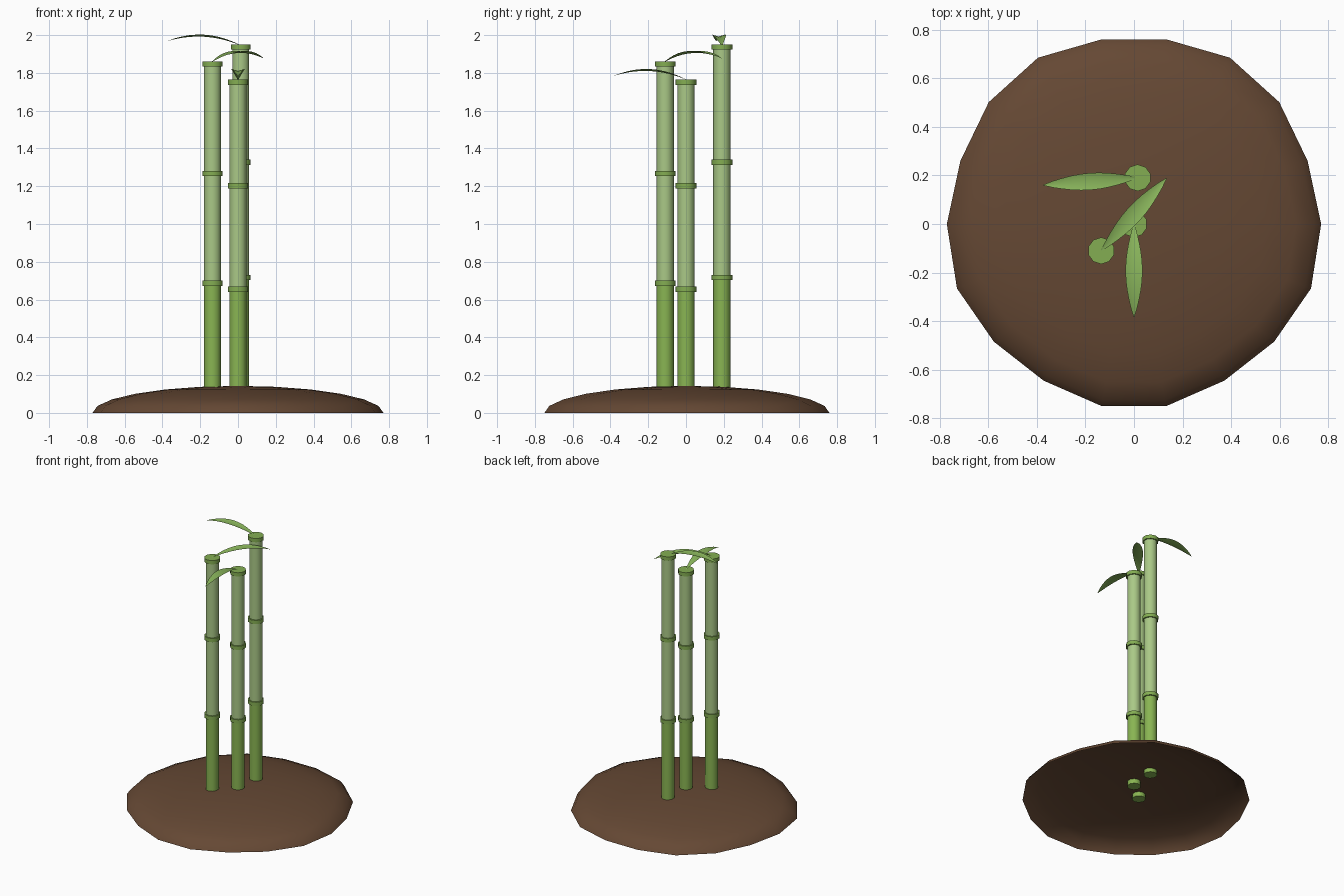
import bpy, bmesh
from math import sin, cos, pi, radians
from mathutils import Vector

cube = bpy.data.objects.get("Cube")
if cube:
    bpy.data.objects.remove(cube)


def material(name, rgb):
    m = bpy.data.materials.new(name)
    m.use_nodes = True
    m.diffuse_color = (*rgb, 1)
    bsdf = m.node_tree.nodes["Principled BSDF"]
    bsdf.inputs["Base Color"].default_value = (*rgb, 1)
    bsdf.inputs["Roughness"].default_value = 0.8
    return m


SOIL = material("soil brown", (0.13, 0.065, 0.034))
LOWER = material("deep green", (0.25, 0.46, 0.085))
UPPER = material("pale green", (0.40, 0.58, 0.24))
NODE = material("node green", (0.23, 0.42, 0.085))
LEAF = material("leaf green", (0.25, 0.46, 0.105))


def finish(name, bm, mat, angle=40):
    """Turn a bmesh into a named, coloured object with sharp edges kept."""
    mesh = bpy.data.meshes.new(name)
    bm.to_mesh(mesh)
    bm.free()
    mesh.materials.append(mat)
    ob = bpy.data.objects.new(name, mesh)
    bpy.context.collection.objects.link(ob)
    bpy.ops.object.select_all(action="DESELECT")
    ob.select_set(True)
    bpy.context.view_layer.objects.active = ob
    bpy.ops.object.shade_smooth_by_angle(angle=radians(angle))
    return ob


def cylinder(name, x, y, z0, z1, radius, mat):
    bm = bmesh.new()
    bmesh.ops.create_cone(bm, cap_ends=True, segments=10, radius1=radius,
                          radius2=radius, depth=z1 - z0)
    bmesh.ops.translate(bm, verts=bm.verts, vec=(x, y, (z0 + z1) / 2))
    return finish(name, bm, mat)


def mound():
    """Open, slightly uneven dome of earth."""
    half = [0.771, 0.79, 0.78, 0.76, 0.77, 0.775, 0.753, 0.744, 0.761]
    radii = half + half[::-1]
    bm = bmesh.new()
    rings = []
    for lat in range(0, 90, 15):
        a = radians(lat)
        ring = []
        for k, r in enumerate(radii):
            t = radians(80 - 20 * k)
            ring.append(bm.verts.new((r * cos(a) * cos(t), r * cos(a) * sin(t),
                                      0.143 * sin(a))))
        rings.append(ring)
    n = len(radii)
    for low, high in zip(rings, rings[1:]):
        for k in range(n):
            j = (k + 1) % n
            bm.faces.new((low[j], low[k], high[k], high[j]))
    top = bm.verts.new((0, 0, 0.143))
    for k in range(n):
        bm.faces.new((rings[-1][(k + 1) % n], rings[-1][k], top))
    finish("soil_mound", bm, SOIL, 60)


def leaf(name, start, end, rise):
    """Arched blade with a raised edge on both sides of its midrib."""
    a, b = Vector(start), Vector(end)
    side = Vector((0, 0, 1)).cross(b - a).normalized()
    steps = 10
    bm = bmesh.new()
    rows = []
    for i in range(steps + 1):
        t = i / steps
        mid = a.lerp(b, t) + Vector((0, 0, rise * 4 * t * (1 - t)))
        w = 0.003 + 0.032 * sin(pi * t) if i < steps else 0.0005
        lift = Vector((0, 0, 0.3 * w))
        rows.append([bm.verts.new(p) for p in
                     (mid - side * w + lift, mid, mid + side * w + lift)])
    for r, s in zip(rows, rows[1:]):
        for c in range(2):
            bm.faces.new((r[c], s[c], s[c + 1], r[c + 1]))
    finish(name, bm, LEAF)


def stalk(label, x, y, segment):
    """Three equal segments, each closed by a wider node ring."""
    z = 0.107
    for i, part in enumerate(("lower", "middle", "upper")):
        top = z + segment
        cylinder(f"{label}_{part}_segment", x, y, z, top, 0.046,
                 LOWER if i == 0 else UPPER)
        cylinder(f"{label}_{part}_node", x, y, top - 0.014, top + 0.014, 0.055, NODE)
        z = top


mound()
stalk("back_stalk", 0.015, 0.19, 0.61)
stalk("right_stalk", -0.135, -0.11, 0.58)
stalk("centre_stalk", 0, 0, 0.548)
leaf("back_leaf", (0.015, 0.19, 1.945), (-0.375, 0.16, 1.968), 0.035)
leaf("right_leaf", (-0.135, -0.11, 1.86), (0.135, 0.19, 1.877), 0.037)
leaf("centre_leaf", (0, 0, 1.765), (0, -0.385, 1.783), 0.036)
